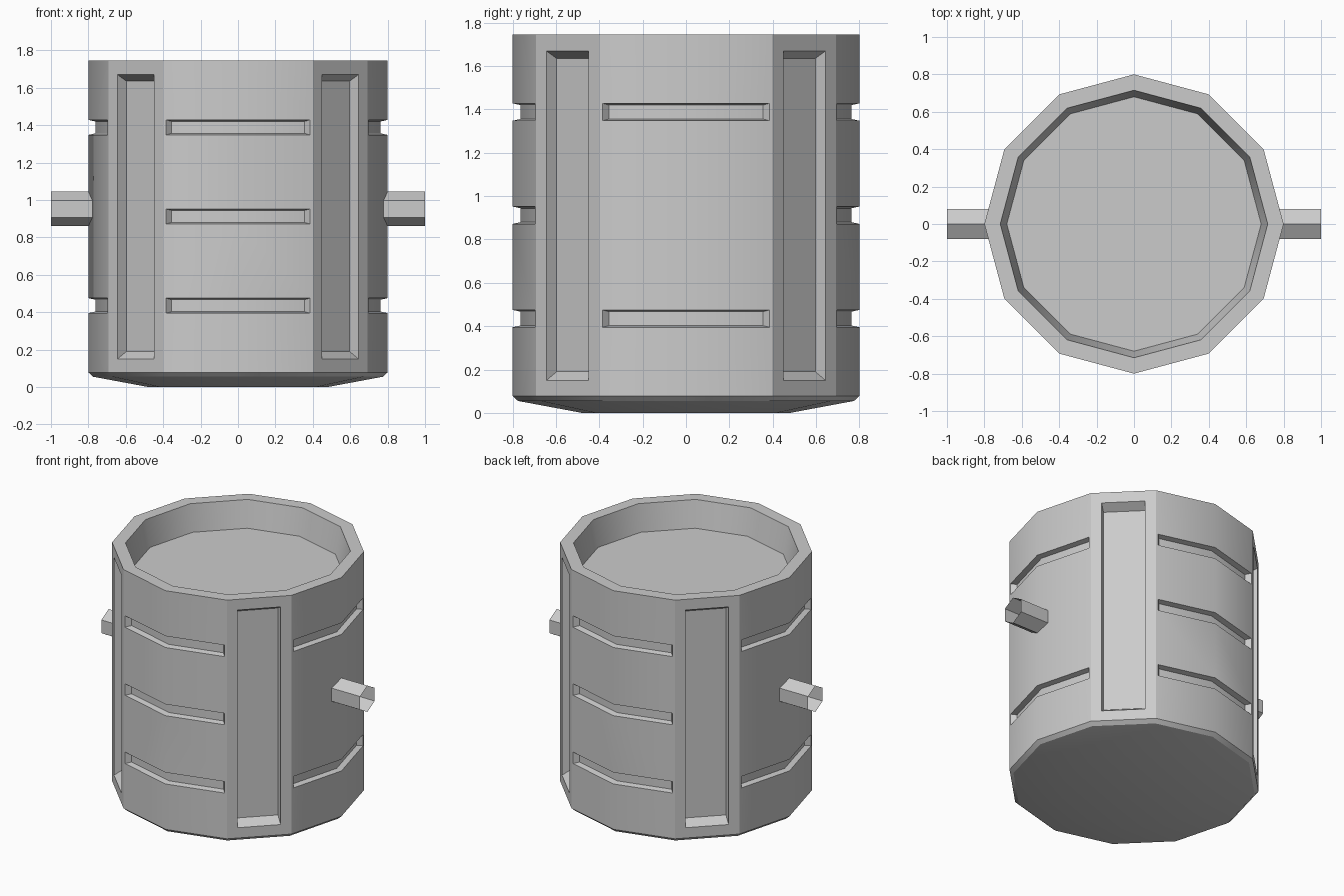
import bpy, bmesh
from math import sin, cos, tan, pi, atan2, degrees, hypot, radians

if "Cube" in bpy.data.objects:
    bpy.data.objects.remove(bpy.data.objects["Cube"])

R, TOP = 0.8, 1.745


def to_object(bm, name):
    bmesh.ops.recalc_face_normals(bm, faces=bm.faces)
    me = bpy.data.meshes.new(name)
    bm.to_mesh(me)
    bm.free()
    ob = bpy.data.objects.new(name, me)
    bpy.context.collection.objects.link(ob)
    return ob


def skin(bm, rings, closed=True, caps=True):
    rows = [[bm.verts.new(p) for p in ring] for ring in rings]
    n = len(rows[0])
    for a, b in zip(rows, rows[1:]):
        for i in range(n):
            j = (i + 1) % n
            bm.faces.new((a[i], a[j], b[j], b[i]))
    if caps:
        bm.faces.new(rows[0][::-1])
        bm.faces.new(rows[-1])


# twelve-sided barrel body with shallow domed base and recessed lid
profile = [(0.48, 0), (0.775, 0.055), (R, 0.078), (R, TOP), (0.715, TOP), (0.68, 1.56)]
bm = bmesh.new()
skin(bm, [[(r * cos(k * pi / 6), r * sin(k * pi / 6), z) for k in range(12)]
          for r, z in profile])
body = to_object(bm, "barrel_body")


# tapered recess cutter: sections across the face, each (tangent, radius) inner and outer
def recess(bm, ang, sections, z_in, z_out):
    def pt(t, r, z):
        return (r * cos(ang) - t * sin(ang), r * sin(ang) + t * cos(ang), z)
    skin(bm, [[pt(ti, ri, z_in[0]), pt(to, ro, z_out[0]),
               pt(to, ro, z_out[1]), pt(ti, ri, z_in[1])]
              for ti, ri, to, ro in sections])


bm = bmesh.new()
slope = tan(pi / 12)
d = 0.037
groove = []
for s in (-1, 0, 1):
    ti, to = 0.355, 0.415
    a = abs(s)
    groove.append((s * ti, R - a * ti * slope - d, s * to, R - a * to * slope + d))
apothem = R * cos(pi / 12)
panel = [(s * 0.131, apothem - 0.06, s * 0.145, apothem + 0.06) for s in (-1, 1)]
for q in range(4):
    # horizontal grooves, no middle one on the peg sides
    for z in ((0.435, 1.388) if q % 2 == 0 else (0.435, 0.912, 1.388)):
        recess(bm, q * pi / 2, groove, (z - 0.032, z + 0.032), (z - 0.048, z + 0.048))
    # tall corner panels
    recess(bm, q * pi / 2 + pi / 4, panel, (0.19, 1.635), (0.11, 1.705))
cutter = to_object(bm, "recess_cutter")

mod = body.modifiers.new("recesses", 'BOOLEAN')
mod.operation = 'DIFFERENCE'
mod.solver = 'EXACT'
mod.object = cutter
bpy.context.view_layer.objects.active = body
body.select_set(True)
bpy.ops.object.modifier_apply(modifier=mod.name)
bpy.data.objects.remove(cutter, do_unlink=True)

# smooth staves, sharp corner borders
bm = bmesh.new()
bm.from_mesh(body.data)
for f in bm.faces:
    f.smooth = True
for e in bm.edges:
    m = (e.verts[0].co + e.verts[1].co) / 2
    border = hypot(m.x, m.y) > 0.79 and round(degrees(atan2(m.y, m.x)) / 30) % 3 != 0
    e.smooth = e.calc_face_angle(0) < radians(32) and not border
bm.to_mesh(body.data)
bm.free()

# open hexagonal side pegs
for side, name in ((1, "right_peg"), (-1, "left_peg")):
    bm = bmesh.new()
    skin(bm, [[(side * x, 0.092 * sin(k * pi / 3), 0.952 + 0.092 * cos(k * pi / 3))
               for k in range(6)] for x in (0.77, 1.0)], caps=False)
    to_object(bm, name)
